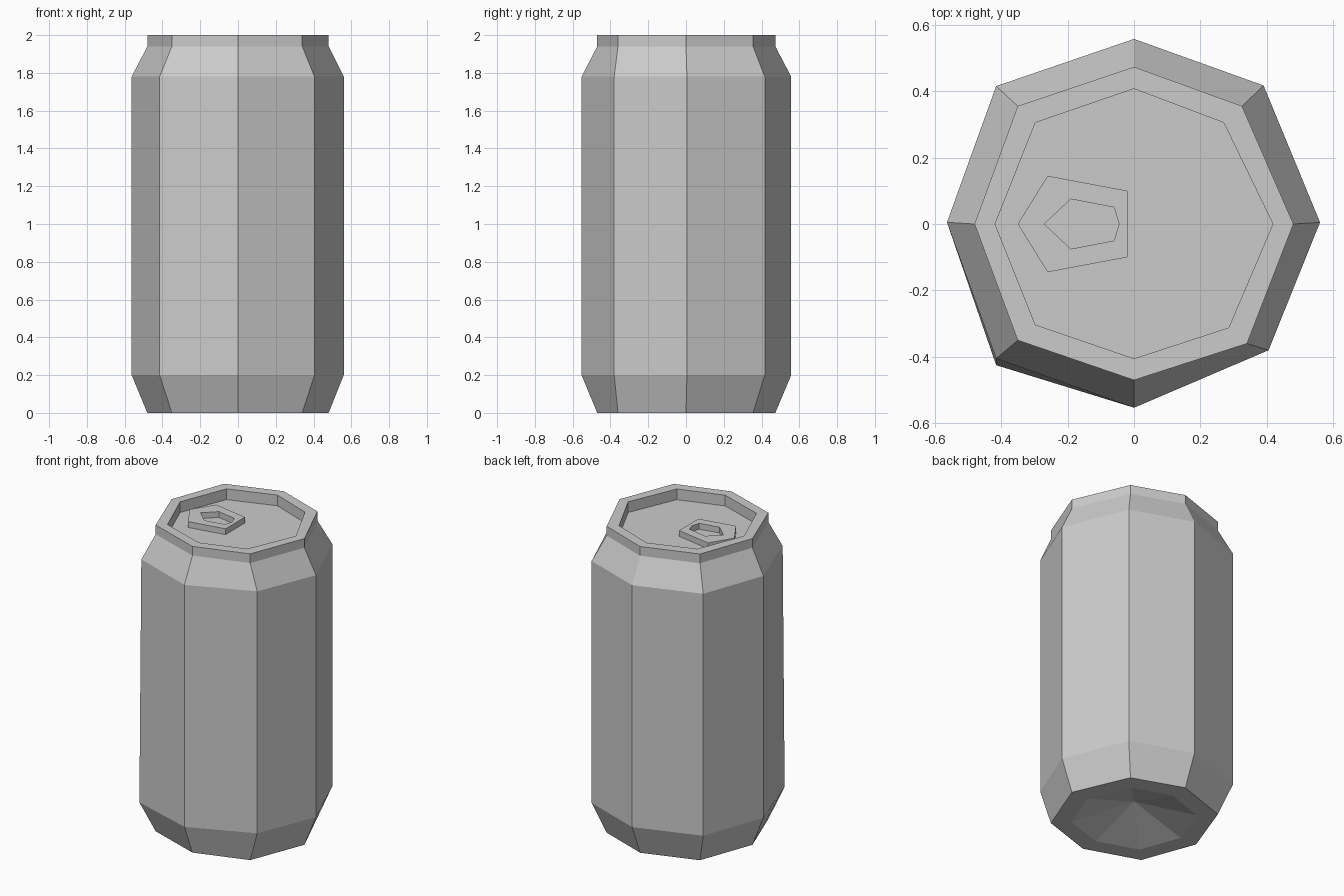
import bpy
import bmesh

cube = bpy.data.objects.get("Cube")
if cube:
    bpy.data.objects.remove(cube)

metal = bpy.data.materials.new("light_grey_metal")
metal.use_nodes = True
grey = (0.6, 0.6, 0.6, 1.0)
metal.diffuse_color = grey
metal.node_tree.nodes["Principled BSDF"].inputs["Base Color"].default_value = grey


def ring(bm, outline, z, scale=1.0):
    return [bm.verts.new((x * scale, y * scale, z)) for x, y in outline]


def bridge(bm, low, high):
    n = len(low)
    for i in range(n):
        j = (i + 1) % n
        bm.faces.new((low[i], low[j], high[j], high[i]))


def finish(bm, name):
    bmesh.ops.recalc_face_normals(bm, faces=bm.faces[:])
    mesh = bpy.data.meshes.new(name)
    bm.to_mesh(mesh)
    bm.free()
    mesh.materials.append(metal)
    obj = bpy.data.objects.new(name, mesh)
    bpy.context.scene.collection.objects.link(obj)
    return obj


# Hand-shaped, slightly uneven octagons
WALL = [(.56, .005), (.39, .417), (0, .557), (-.415, .415),
        (-.563, .005), (-.415, -.405), (0, -.553), (.405, -.38)]
FOOT_WALL = WALL[:5] + [(-.415, -.425)] + WALL[6:]
RIM = [(.48, 0), (.325, .355), (0, .473), (-.35, .355),
       (-.48, 0), (-.35, -.35), (0, -.47), (.34, -.36)]
LID = [(.418, 0), (.27, .305), (0, .407), (-.297, .305),
       (-.418, 0), (-.297, -.303), (0, -.405), (.285, -.312)]
LID_Z = 1.93

# Can body: hollow base, tapered foot, wall, shoulder, rim and sunken lid
bm = bmesh.new()
rings = [ring(bm, RIM, 0, .75), ring(bm, RIM, 0), ring(bm, FOOT_WALL, .2),
         ring(bm, WALL, 1.78), ring(bm, RIM, 1.94), ring(bm, RIM, 2),
         ring(bm, LID, 2), ring(bm, LID, LID_Z)]
for low, high in zip(rings, rings[1:]):
    bridge(bm, low, high)
bm.faces.new(rings[-1])
apex = bm.verts.new((0, 0, .115))
base = rings[0]
for i, vert in enumerate(base):
    bm.faces.new((apex, base[(i + 1) % len(base)], vert))
finish(bm, "can_body")

# Pull tab with a finger hole
TAB = [(-.35, 0), (-.26, -.145), (-.02, -.1), (-.02, .1), (-.26, .145)]
HOLE = [(-.27, 0), (-.19, -.075), (-.06, -.05), (-.045, 0), (-.06, .05), (-.19, .075)]
bm = bmesh.new()
edges = []
for outline in (TAB, HOLE):
    loop = ring(bm, outline, LID_Z)
    edges += [bm.edges.new((loop[i - 1], loop[i])) for i in range(len(loop))]
bmesh.ops.triangle_fill(bm, edges=edges, use_beauty=True)
raised = bmesh.ops.extrude_face_region(bm, geom=bm.faces[:])["geom"]
verts = [v for v in raised if isinstance(v, bmesh.types.BMVert)]
bmesh.ops.translate(bm, verts=verts, vec=(0, 0, .038))
finish(bm, "pull_tab")
